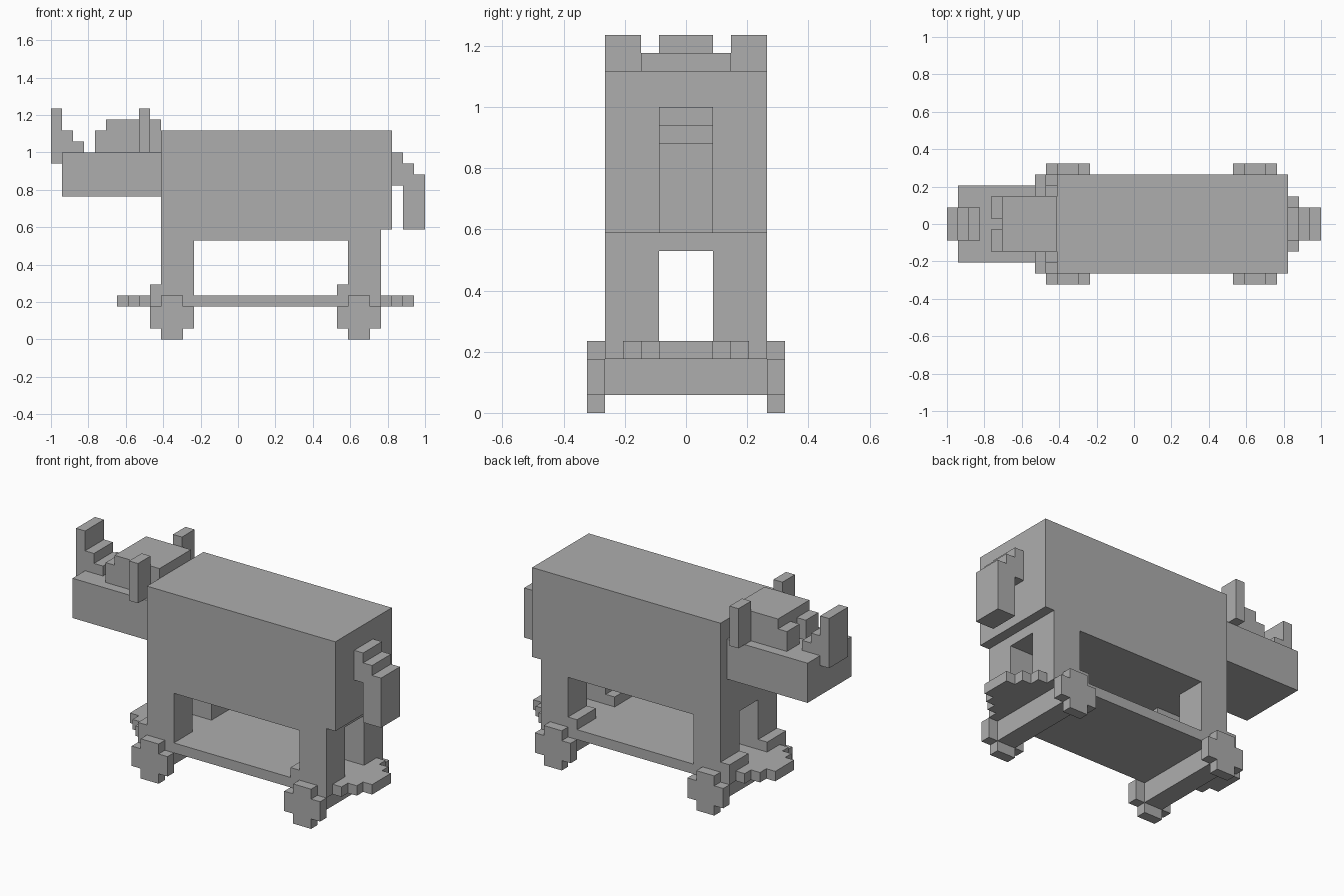
import bpy
import bmesh
from mathutils import Vector

U = 2 / 34  # one block of the grid; the model is 34 blocks long

if "Cube" in bpy.data.objects:
    bpy.data.objects.remove(bpy.data.objects["Cube"])

grey = bpy.data.materials.new("plain grey")
grey.use_nodes = True
grey.diffuse_color = (0.42, 0.42, 0.42, 1)
grey.node_tree.nodes["Principled BSDF"].inputs["Base Color"].default_value = (0.42, 0.42, 0.42, 1)


def prism(name, outline, start, end, upright=True):
    """Extrude an outline in blocks: side profile along y, or plan along z."""
    bm = bmesh.new()
    if upright:
        verts = [bm.verts.new(((x - 17) * U, start * U, z * U)) for x, z in outline]
        move = Vector((0, (end - start) * U, 0))
    else:
        verts = [bm.verts.new(((x - 17) * U, y * U, start * U)) for x, y in outline]
        move = Vector((0, 0, (end - start) * U))
    face = bm.faces.new(verts)
    new = bmesh.ops.extrude_face_region(bm, geom=[face], use_keep_orig=True)["geom"]
    bmesh.ops.translate(bm, vec=move, verts=[v for v in new if isinstance(v, bmesh.types.BMVert)])
    bmesh.ops.recalc_face_normals(bm, faces=bm.faces[:])
    mesh = bpy.data.meshes.new(name)
    bm.to_mesh(mesh)
    bm.free()
    mesh.materials.append(grey)
    obj = bpy.data.objects.new(name, mesh)
    bpy.context.collection.objects.link(obj)
    return obj


def rect(x0, x1, z0, z1):
    return [(x0, z0), (x1, z0), (x1, z1), (x0, z1)]


def pair(name, outline, inner, outer):
    """The same part on the right (-y) and on the left (+y) flank."""
    prism(name + "_near", outline, -outer, -inner)
    prism(name + "_far", outline, inner, outer)


# Body with a raised step under the rump, and the head
prism("body", [(10, 9), (30, 9), (30, 10), (31, 10), (31, 19), (10, 19)], -4.5, 4.5)
prism("head", rect(1, 10, 13, 17), -3.5, 3.5)
prism("forehead", rect(5, 10, 17, 20), -2.5, 2.5)
pair("eye", rect(4, 5, 17, 19), 0.5, 2.5)
pair("ear", rect(8, 9, 17, 21), 2.5, 4.5)

# Stepped horn and tail
prism("horn", [(0, 16), (1, 16), (1, 17), (3, 17), (3, 18), (2, 18),
               (2, 19), (1, 19), (1, 21), (0, 21)], -1.5, 1.5)
prism("tail", [(31, 14), (32, 14), (32, 10), (34, 10), (34, 15), (33, 15),
               (33, 16), (32, 16), (32, 17), (31, 17)], -1.5, 1.5)

# Deck with rounded, stepped ends
half = [(6, 1.5), (7, 1.5), (7, 2.5), (8, 2.5), (8, 3.5), (9, 3.5), (9, 4.5)]
half += [(39 - x, y) for x, y in reversed(half)]
prism("deck", half + [(x, -y) for x, y in reversed(half)], 3, 4, upright=False)

# Legs with toes, axles and wheels, front and rear
for end, x in (("front", 10), ("rear", 27)):
    leg = [(x - 1, 4), (x + 3, 4), (x + 3, 9), (x, 9), (x, 5), (x - 1, 5)]
    pair(end + "_leg", leg, 1.5, 4.5)
    prism(end + "_axle", rect(x, x + 2, 1, 3), -4.5, 4.5)
    wheel = [(0, 0), (2, 0), (2, 1), (3, 1), (3, 3), (2, 3),
             (2, 4), (0, 4), (0, 3), (-1, 3), (-1, 1), (0, 1)]
    pair(end + "_wheel", [(x + a, z) for a, z in wheel], 4.5, 5.5)
